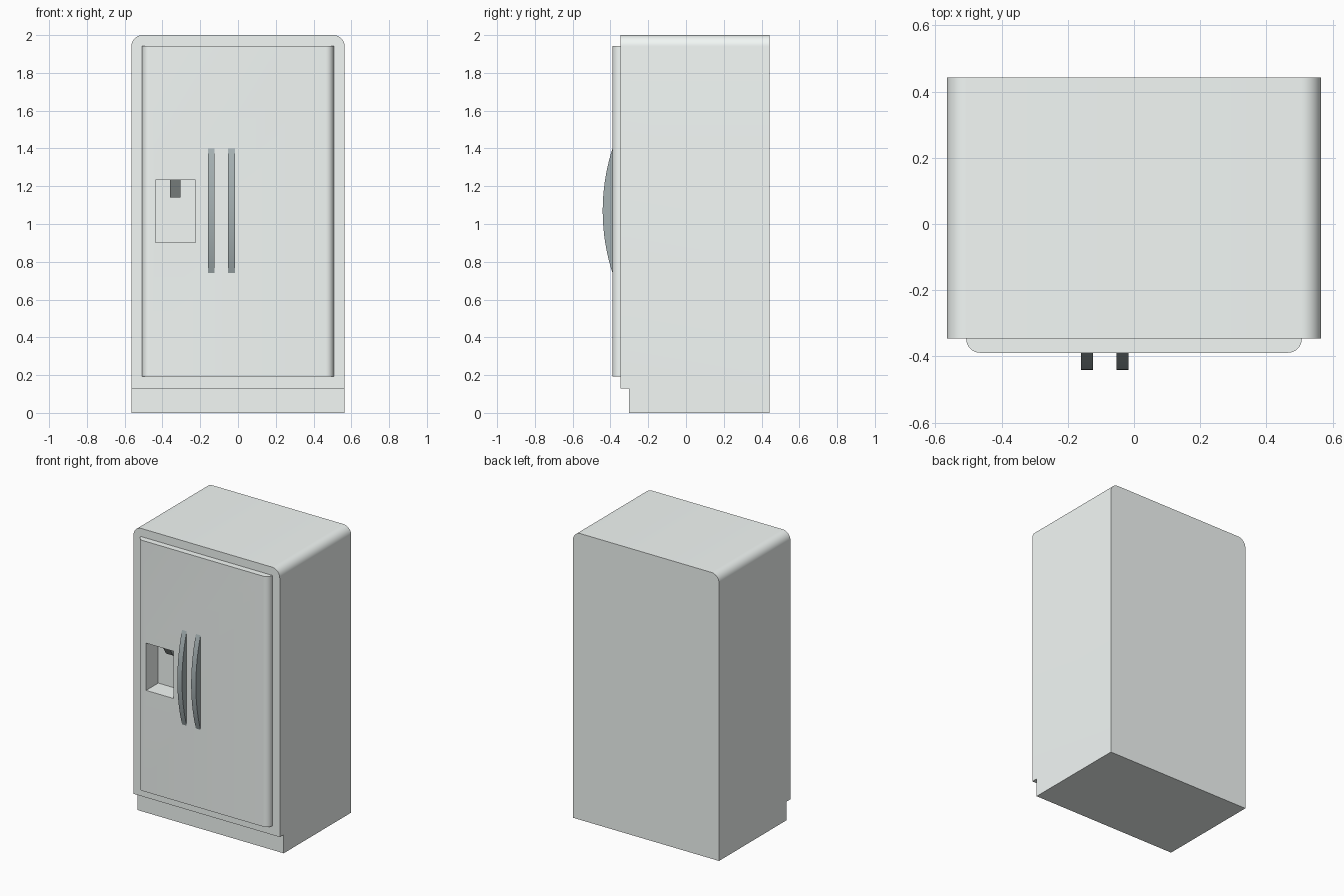
import bpy, bmesh, math
from mathutils import Vector

if "Cube" in bpy.data.objects:
    bpy.data.objects.remove(bpy.data.objects["Cube"])


def material(name, rgb):
    m = bpy.data.materials.new(name)
    m.diffuse_color = (*rgb, 1)
    m.use_nodes = True
    m.node_tree.nodes["Principled BSDF"].inputs["Base Color"].default_value = m.diffuse_color
    return m


def arc(cx, cy, r, start, end, steps):
    return [(cx + r * math.cos(math.radians(start + (end - start) * i / steps)),
             cy + r * math.sin(math.radians(start + (end - start) * i / steps)))
            for i in range(steps + 1)]


def extrude(name, profile, axis, a, b, mat=None):
    """Sweep a 2D profile from a to b along the given axis (0=x, 1=y, 2=z)."""
    def point(p, t):
        co = list(p)
        co.insert(axis, t)
        return co
    bm = bmesh.new()
    face = bm.faces.new([bm.verts.new(point(p, a)) for p in profile])
    ext = bmesh.ops.extrude_face_region(bm, geom=[face], use_keep_orig=True)
    shift = Vector((0, 0, 0))
    shift[axis] = b - a
    moved = [g for g in ext["geom"] if isinstance(g, bmesh.types.BMVert)]
    bmesh.ops.translate(bm, verts=moved, vec=shift)
    bmesh.ops.recalc_face_normals(bm, faces=bm.faces)
    mesh = bpy.data.meshes.new(name)
    bm.to_mesh(mesh)
    bm.free()
    ob = bpy.data.objects.new(name, mesh)
    bpy.context.collection.objects.link(ob)
    if mat:
        mesh.materials.append(mat)
    return ob


def select(ob):
    bpy.ops.object.select_all(action='DESELECT')
    ob.select_set(True)
    bpy.context.view_layer.objects.active = ob


def cut(ob, cutter):
    select(ob)
    mod = ob.modifiers.new("cut", 'BOOLEAN')
    mod.operation = 'DIFFERENCE'
    mod.solver = 'EXACT'
    mod.object = cutter
    bpy.ops.object.modifier_apply(modifier=mod.name)


def smooth(ob):
    select(ob)
    bpy.ops.object.shade_smooth_by_angle(angle=math.radians(30))


def rect(u0, u1, v0, v1):
    return [(u0, v0), (u1, v0), (u1, v1), (u0, v1)]


body_mat = material("pale_enamel", (0.90, 0.945, 0.925))
handle_mat = material("handle_grey", (0.38, 0.44, 0.45))
spout_mat = material("spout_grey", (0.42, 0.47, 0.46))

# Cabinet with rounded top corners
W, R = 0.565, 0.06
cabinet = extrude("cabinet",
                  [(-W, 0), (W, 0)] + arc(W - R, 2 - R, R, 0, 90, 10)
                  + arc(R - W, 2 - R, R, 90, 180, 10), 1, -0.346, 0.442)

# Door panel with rounded vertical front edges
D, r, front = 0.507, 0.042, -0.389
door = extrude("door",
               [(D, -0.346), (-D, -0.346)]
               + arc(r - D, front + r, r, 180, 270, 8)[1:]
               + arc(D - r, front + r, r, 270, 360, 8)[:-1], 2, 0.193, 1.943)

# Toe kick and dispenser recess, cut from the solids
toe_cutter = extrude("toe_kick_cutter", rect(-0.5, -0.302, -0.1, 0.13), 0, -0.8, 0.8)
recess_cutter = extrude("recess_cutter", rect(-0.438, -0.226, 0.903, 1.233), 1, -0.5, -0.255)
cut(cabinet, toe_cutter)
cut(cabinet, recess_cutter)
cut(door, recess_cutter)
for c in (toe_cutter, recess_cutter):
    bpy.data.objects.remove(c)
for ob in (cabinet, door):
    ob.data.materials.clear()
    ob.data.materials.append(body_mat)
    for p in ob.data.polygons:
        p.material_index = 0
    smooth(ob)

# Dispenser spout: wedge with a front sloping back towards the recess wall
extrude("dispenser_spout",
        [(-0.34, 1.233), (-0.28, 1.14), (-0.255, 1.14), (-0.255, 1.233)],
        0, -0.36, -0.305, spout_mat)

# Bowed handles: a shallow circular segment standing on the door
half, rise, mid = 0.33, 0.052, 1.07
rad = (half ** 2 + rise ** 2) / (2 * rise)
ang = math.degrees(math.asin(half / rad))
bow = arc(front - rise + rad, mid, rad, 180 - ang, 180 + ang, 20)
for side, x in (("left", -0.16), ("right", -0.053)):
    smooth(extrude(side + "_handle", bow, 0, x, x + 0.036, handle_mat))
